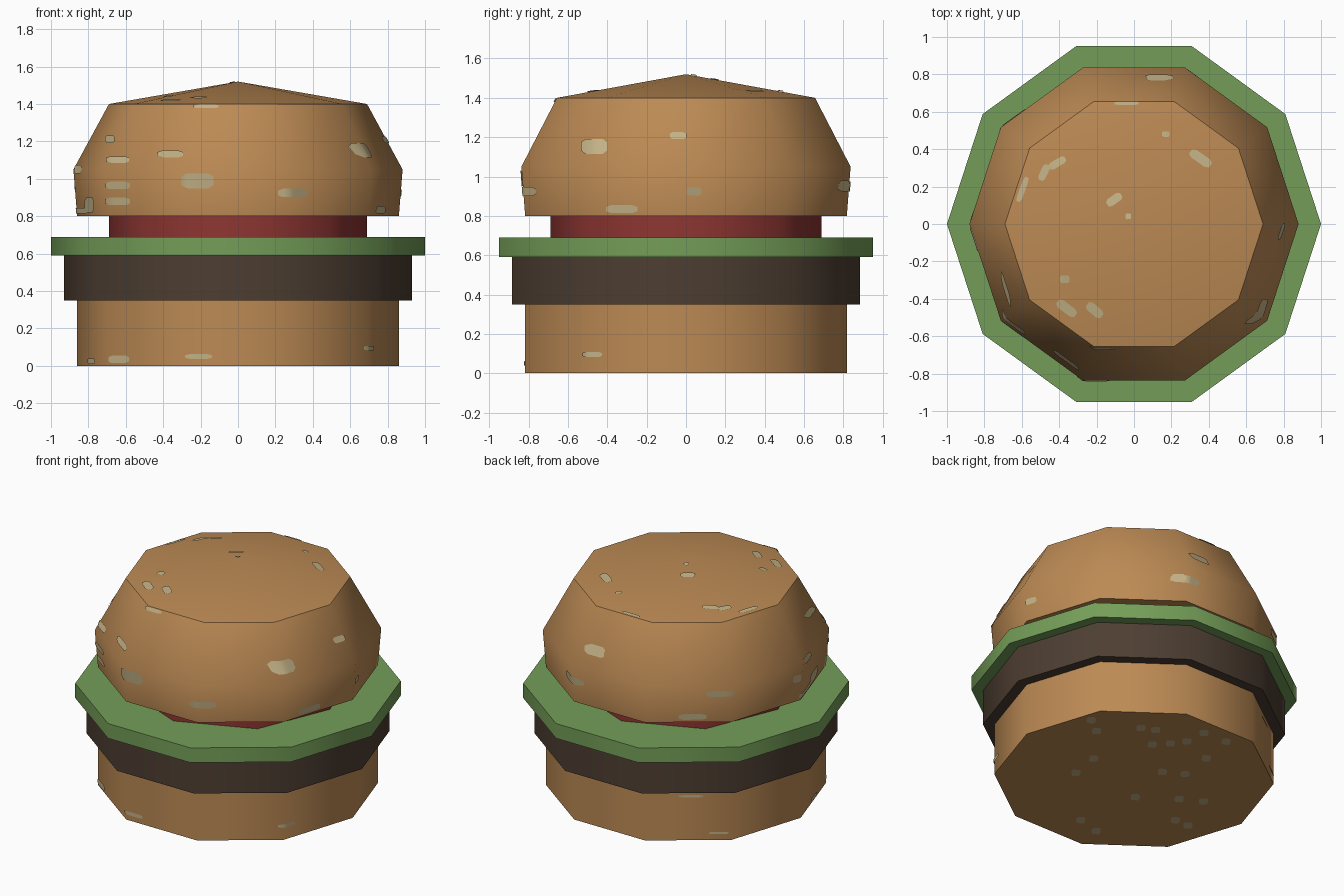
import bpy, bmesh, math
from mathutils import Vector
from mathutils.bvhtree import BVHTree

if "Cube" in bpy.data.objects:
    bpy.data.objects.remove(bpy.data.objects["Cube"])


def material(name, r, g, b):
    m = bpy.data.materials.new(name)
    lin = [((c / 255 + 0.055) / 1.055) ** 2.4 for c in (r, g, b)]
    m.diffuse_color = (*lin, 1)
    m.use_nodes = True
    m.node_tree.nodes["Principled BSDF"].inputs["Base Color"].default_value = m.diffuse_color
    return m


BUN = material("bun brown", 188, 138, 84)
PATTY = material("patty dark brown", 77, 62, 50)
LETTUCE = material("lettuce green", 116, 158, 88)
TOMATO = material("tomato red", 142, 54, 50)
SEED = material("sesame cream", 194, 177, 134)


def finish(name, bm, mat, angle):
    mesh = bpy.data.meshes.new(name)
    bm.to_mesh(mesh)
    bm.free()
    ob = bpy.data.objects.new(name, mesh)
    bpy.context.collection.objects.link(ob)
    mesh.materials.append(mat)
    bpy.ops.object.select_all(action='DESELECT')
    ob.select_set(True)
    bpy.context.view_layer.objects.active = ob
    bpy.ops.object.shade_smooth_by_angle(angle=math.radians(angle))
    return ob


def layer(name, profile, mat, sides=10, apex=None):
    """Stack of regular polygon rings (radius, z), closed flat or to an apex."""
    bm = bmesh.new()
    rings = [[bm.verts.new((r * math.cos(math.tau * i / sides),
                            r * math.sin(math.tau * i / sides), z))
              for i in range(sides)] for r, z in profile]
    for a, b in zip(rings, rings[1:]):
        for i in range(sides):
            j = (i + 1) % sides
            bm.faces.new((a[i], a[j], b[j], b[i]))
    bm.faces.new(rings[0][::-1])
    if apex is None:
        bm.faces.new(rings[-1])
    else:
        tip = bm.verts.new((0, 0, apex))
        for i in range(sides):
            bm.faces.new((rings[-1][i], rings[-1][(i + 1) % sides], tip))
    return finish(name, bm, mat, 48)


# Burger layers
bottom_bun = layer("bottom_bun", [(0.86, 0), (0.86, 0.35)], BUN)
layer("patty", [(0.93, 0.35), (0.93, 0.59)], PATTY)
layer("lettuce", [(1.0, 0.59), (1.0, 0.69)], LETTUCE)
layer("tomato", [(0.69, 0.69), (0.69, 0.80)], TOMATO, sides=8)
top_bun = layer("top_bun", [(0.86, 0.80), (0.88, 1.05), (0.69, 1.40)], BUN, apex=1.52)

# Sesame seeds: thin patches projected onto the buns from a viewing direction
verts, polys = [], []
for ob in (bottom_bun, top_bun):
    base = len(verts)
    verts += [v.co.copy() for v in ob.data.vertices]
    polys += [[base + i for i in p.vertices] for p in ob.data.polygons]
tree = BVHTree.FromPolygons(verts, polys)
seeds = bmesh.new()


def stamp(toward, right, u, v, w, h, turn=0):
    up = toward.cross(right)
    c, s = math.cos(math.radians(turn)), math.sin(math.radians(turn))

    def hit(a, b):
        p = right * (u + a * c - b * s) + up * (v + a * s + b * c)
        loc, nor, _, _ = tree.ray_cast(p + toward * 5, -toward)
        return seeds.verts.new(loc + nor * 0.006) if loc else None

    columns, n = [], 6
    for i in range(n + 1):
        half = h * (0.28 if i in (0, n) else 0.5)
        a = w * (i / n - 0.5)
        columns.append((hit(a, -half), hit(a, half)))
    for (a0, a1), (b0, b1) in zip(columns, columns[1:]):
        if a0 and a1 and b0 and b1:
            seeds.faces.new((a0, b0, b1, a1))


def side_stamps(azimuth, rows):
    t = math.radians(azimuth)
    for row in rows:
        stamp(Vector((math.cos(t), math.sin(t), 0)),
              Vector((-math.sin(t), math.cos(t), 0)), *row)


# front
side_stamps(-90, [
    (-.68, 1.21, .05, .04), (-.64, 1.10, .12, .035), (-.64, .965, .13, .04),
    (-.64, .88, .13, .04), (-.79, .86, .05, .08), (-.85, 1.05, .04, .04),
    (-.36, 1.13, .14, .035), (-.215, .99, .17, .08), (.29, .925, .15, .045),
    (-.17, 1.385, .13, .02), (-.78, .025, .04, .03), (-.635, .035, .11, .04),
    (-.21, .05, .14, .025)])
# right
side_stamps(0, [
    (-.465, 1.15, .13, .075), (-.04, 1.205, .08, .035), (.04, .925, .075, .04),
    (-.325, .835, .16, .04), (.8, .96, .05, .04), (-.475, .095, .10, .025)])
# back left and back right
side_stamps(125, [
    (-.56, 1.16, .12, .05), (-.69, .95, .08, .05), (.21, 1.0, .17, .04),
    (.04, .84, .17, .04), (.68, .96, .05, .05), (.73, .83, .08, .03),
    (0.03, .3, .15, .015), (.2, .05, .12, .015)])
side_stamps(53, [(.28, .95, .15, .045)])
# top
for row in [
        (.17, .48, .04, .03), (-.04, .645, .13, .02), (.355, .35, .13, .05, -35),
        (-.105, .13, .09, .045, 35), (-.03, .04, .03, .03), (-.595, .185, .14, .03, 70),
        (-.48, .275, .09, .04, 65), (-.41, .325, .10, .04, 30), (-.37, -.295, .05, .04),
        (-.36, -.45, .12, .05, -37), (-.21, -.46, .10, .05, -40), (.13, .775, .13, .025)]:
    stamp(Vector((0, 0, 1)), Vector((1, 0, 0)), *row)
# underside
a = math.radians(53)
for u, v in [
        (-.30, .71), (-.26, .58), (-.26, .24), (.01, .63), (.10, .61), (.09, .43),
        (.20, .45), (.30, .48), (.40, .59), (.54, .49), (-.36, .06), (.17, .10),
        (.43, .28), (.02, -.22), (.29, -.23), (.28, -.49), (.36, -.55), (.44, -.25),
        (.31, .08), (-.30, -.52), (-.20, -.65)]:
    stamp(Vector((0, 0, -1)), Vector((-math.sin(a), math.cos(a), 0)), u, v, .055, .075)
finish("sesame_seeds", seeds, SEED, 48)

# Keep the stand exactly on z = 0 (underside seeds sit 0.006 proud of the bun)
for v in bpy.data.objects["sesame_seeds"].data.vertices:
    if v.co.z < 0:
        v.co.z = -0.002
